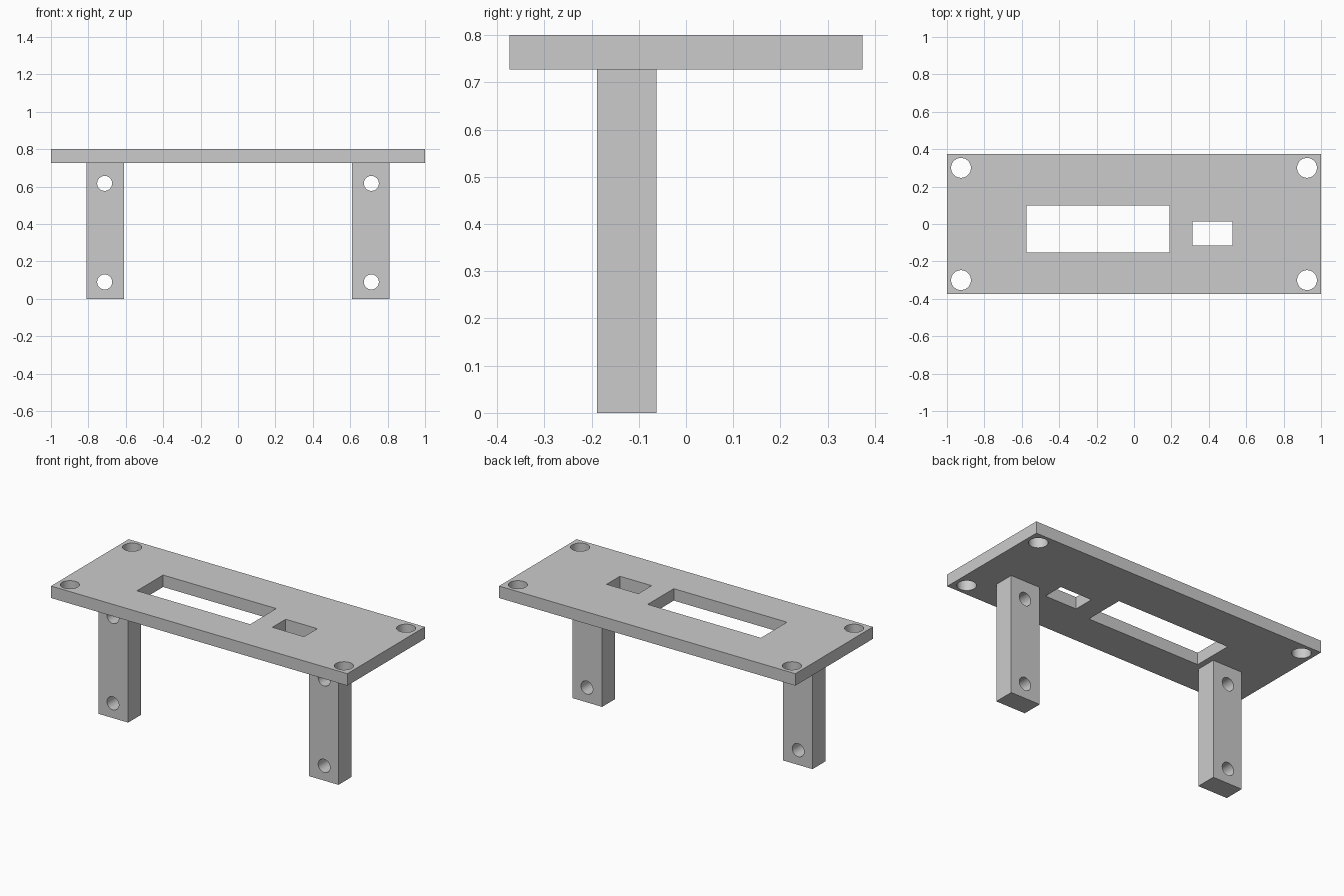
import bpy
import math

cube = bpy.data.objects.get("Cube")
if cube:
    bpy.data.objects.remove(cube, do_unlink=True)

grey = bpy.data.materials.new("plain_grey")
grey.use_nodes = True
colour = (0.6, 0.6, 0.6, 1)
grey.diffuse_color = colour
grey.node_tree.nodes["Principled BSDF"].inputs["Base Color"].default_value = colour


def box(name, low, high):
    """Box between two opposite corners."""
    bpy.ops.mesh.primitive_cube_add(size=1, location=[(a + b) / 2 for a, b in zip(low, high)])
    ob = bpy.context.object
    ob.name = name
    ob.scale = [b - a for a, b in zip(low, high)]
    bpy.ops.object.transform_apply(location=False, rotation=False, scale=True)
    ob.data.materials.append(grey)
    return ob


def rod(location, radius, tilt=0):
    """Round cutter, upright or tilted to run along y."""
    bpy.ops.mesh.primitive_cylinder_add(vertices=48, radius=radius, depth=0.5,
                                        location=location, rotation=(tilt, 0, 0))
    ob = bpy.context.object
    ob.name = "hole_cutter"
    ob.data.materials.append(grey)
    return ob


def cut(target, cutters):
    """Subtract every cutter from the target, then smooth only the round walls."""
    bpy.ops.object.select_all(action='DESELECT')
    target.select_set(True)
    bpy.context.view_layer.objects.active = target
    for cutter in cutters:
        cutter.hide_render = True
        mod = target.modifiers.new("cut", 'BOOLEAN')
        mod.operation = 'DIFFERENCE'
        mod.solver = 'EXACT'
        mod.object = cutter
        bpy.ops.object.modifier_apply(modifier=mod.name)
        bpy.data.objects.remove(cutter, do_unlink=True)
    bpy.ops.object.shade_smooth_by_angle(angle=math.radians(30))


UNDERSIDE, TOP = 0.727, 0.8

# Top plate with a long window, a small window and four corner holes
plate = box("top_plate", (-1, -0.374, UNDERSIDE), (1, 0.374, TOP))
cutters = [box("long_window_cutter", (-0.575, -0.152, 0.6), (0.189, 0.099, 0.9)),
           box("small_window_cutter", (0.312, -0.114, 0.6), (0.526, 0.014, 0.9))]
cutters += [rod((x, y, TOP), 0.053) for x in (-0.925, 0.925) for y in (-0.3, 0.3)]
cut(plate, cutters)

# Two legs, each with two mounting holes running front to back
for name, side in (("left_leg", 1), ("right_leg", -1)):
    xs = sorted((side * 0.61, side * 0.81))
    leg = box(name, (xs[0], -0.188, 0), (xs[1], -0.063, UNDERSIDE))
    cut(leg, [rod((side * 0.713, -0.125, z), 0.04, math.pi / 2) for z in (0.09, 0.617)])
